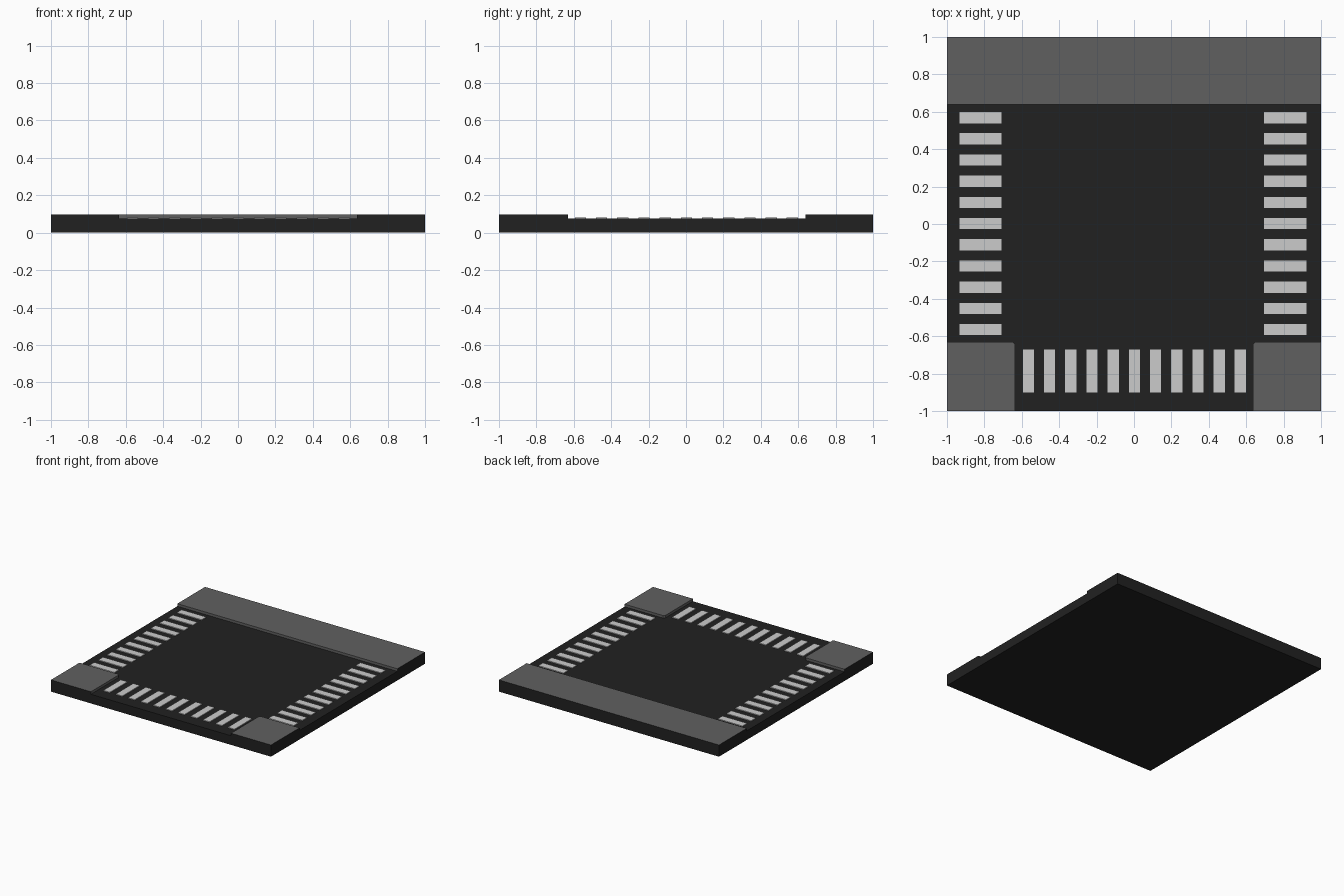
import bpy, bmesh

if "Cube" in bpy.data.objects:
    bpy.data.objects.remove(bpy.data.objects["Cube"])

BASE_Z, PAD_Z, TOP_Z = 0.075, 0.081, 0.096


def material(name, r, g, b):
    m = bpy.data.materials.new(name)
    m.diffuse_color = (r, g, b, 1)
    m.use_nodes = True
    m.node_tree.nodes["Principled BSDF"].inputs["Base Color"].default_value = m.diffuse_color
    return m


dark = material("black_board", 0.0155, 0.0155, 0.0155)
grey = material("grey_rim", 0.118, 0.118, 0.118)
pale = material("pale_contact", 0.6, 0.6, 0.6)


def rect(x0, x1, y0, y1):
    return [(x0, y0), (x1, y0), (x1, y1), (x0, y1)]


def prisms(name, outlines, z0, z1, mats, rule=None, closed=True):
    """Extrude flat outlines upward into one object."""
    bm = bmesh.new()
    for pts in outlines:
        lo = [bm.verts.new((x, y, z0)) for x, y in pts]
        hi = [bm.verts.new((x, y, z1)) for x, y in pts]
        bm.faces.new(hi)
        if closed:
            bm.faces.new(lo[::-1])
        n = len(pts)
        for i in range(n):
            j = (i + 1) % n
            bm.faces.new((lo[i], lo[j], hi[j], hi[i]))
    bm.normal_update()
    if closed:
        bmesh.ops.recalc_face_normals(bm, faces=bm.faces[:])
    if rule:
        for f in bm.faces:
            f.material_index = rule(f.calc_center_median())
    me = bpy.data.meshes.new(name)
    bm.to_mesh(me)
    bm.free()
    for m in mats:
        me.materials.append(m)
    ob = bpy.data.objects.new(name, me)
    bpy.context.collection.objects.link(ob)
    return ob


def outer_dark(c):
    # outer walls match the board, tops and inner walls are grey
    return 1 if max(abs(c.x), abs(c.y)) > 0.999 else 0


# Board
prisms("board", [rect(-1, 1, -1, 1)], 0, BASE_Z, [dark])

# Raised back strip
prisms("back_strip", [rect(-1, 1, 0.64, 1)], BASE_Z, TOP_Z, [grey, dark], outer_dark, False)

# Raised front corners with a small clipped inner corner
c = 0.012
right = [(0.637, -1), (1, -1), (1, -0.63), (0.637 + c, -0.63), (0.637, -0.63 - c)]
left = [(-x, y) for x, y in reversed(right)]
prisms("front_corner_right", [right], BASE_Z, TOP_Z, [grey, dark], outer_dark, False)
prisms("front_corner_left", [left], BASE_Z, TOP_Z, [grey, dark], outer_dark, False)

# Contact rows: eleven pads each
steps = [(i - 5) * 0.1133 + 0.002 for i in range(11)]
h = 0.03
prisms("left_contacts", [rect(-0.932, -0.708, s - h, s + h) for s in steps],
       BASE_Z, PAD_Z, [pale], closed=False)
prisms("right_contacts", [rect(0.694, 0.923, s - h, s + h) for s in steps],
       BASE_Z, PAD_Z, [pale], closed=False)
prisms("front_contacts", [rect(s - h, s + h, -0.9, -0.672) for s in steps],
       BASE_Z, PAD_Z, [pale], closed=False)
